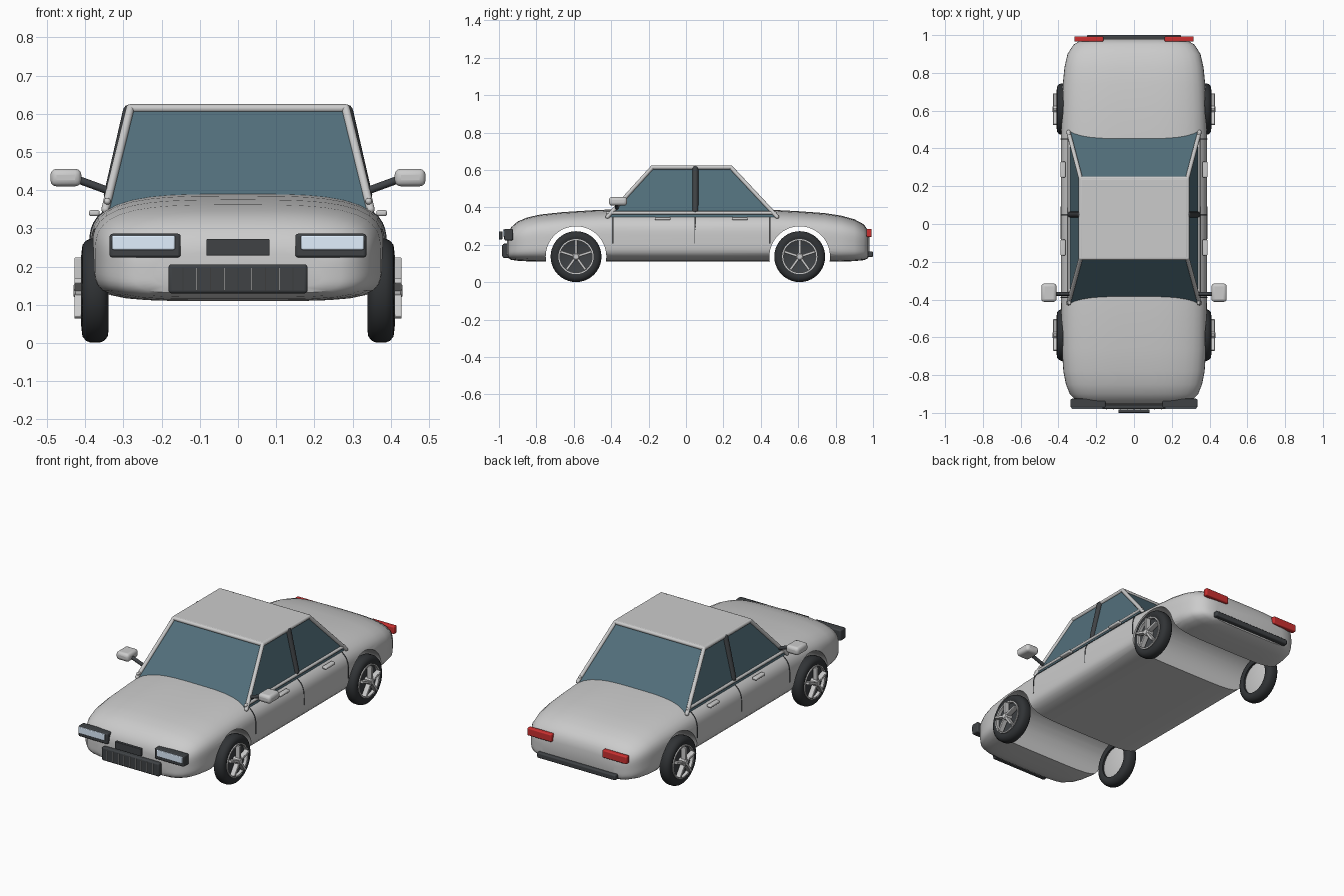
import bpy, bmesh, math
from mathutils import Vector, Matrix

if "Cube" in bpy.data.objects:
    bpy.data.objects.remove(bpy.data.objects["Cube"])


def material(name, rgb):
    m = bpy.data.materials.new(name)
    m.diffuse_color = (*rgb, 1)
    m.use_nodes = True
    m.node_tree.nodes["Principled BSDF"].inputs["Base Color"].default_value = m.diffuse_color
    return m


DARK = material("dark trim", (0.05, 0.055, 0.06))
RUBBER = material("rubber", (0.03, 0.033, 0.036))
GLASS = material("glass", (0.085, 0.16, 0.20))
LENS = material("lens", (0.75, 0.87, 1.0))
RED = material("red lamp", (0.6, 0.03, 0.03))


def finish(name, bm, mat=None, mirror=False, bevel=0, smooth=True):
    bmesh.ops.recalc_face_normals(bm, faces=bm.faces)
    me = bpy.data.meshes.new(name)
    bm.to_mesh(me)
    bm.free()
    ob = bpy.data.objects.new(name, me)
    bpy.context.collection.objects.link(ob)
    if mat:
        me.materials.append(mat)
    if bevel:
        b = ob.modifiers.new("bevel", 'BEVEL')
        b.width, b.segments = bevel, 3
    if mirror:
        ob.modifiers.new("mirror", 'MIRROR').use_mirror_merge = False
    if smooth:
        shade(ob)
    return ob


def shade(ob):
    bpy.ops.object.select_all(action='DESELECT')
    bpy.context.view_layer.objects.active = ob
    ob.select_set(True)
    bpy.ops.object.shade_smooth_by_angle(angle=math.radians(35))


def add_box(bm, x, y, z, turn=Matrix()):
    c = Vector((sum(x) / 2, sum(y) / 2, sum(z) / 2))
    s = (x[1] - x[0], y[1] - y[0], z[1] - z[0])
    bmesh.ops.create_cube(bm, size=1, matrix=turn @ Matrix.Translation(c) @ Matrix.Diagonal((*s, 1)))


def box(name, x, y, z, mat=None, mirror=False, bevel=0):
    bm = bmesh.new()
    add_box(bm, x, y, z)
    return finish(name, bm, mat, mirror, bevel)


def rods(name, paths, r, mat=None, mirror=False):
    bm = bmesh.new()
    for pts in paths:
        pts = [Vector(p) for p in pts]
        for a, b in zip(pts, pts[1:]):
            d = b - a
            m = Matrix.Translation((a + b) / 2) @ d.to_track_quat('Z', 'Y').to_matrix().to_4x4()
            bmesh.ops.create_cone(bm, cap_ends=True, segments=12, radius1=r, radius2=r, depth=d.length, matrix=m)
        for p in pts:
            bmesh.ops.create_icosphere(bm, subdivisions=2, radius=r, matrix=Matrix.Translation(p))
    return finish(name, bm, mat, mirror)


def lathe(name, profile, y, z, mat=None, seg=40):
    # closed (x, radius) outline spun about the axle
    bm = bmesh.new()
    rings = [[bm.verts.new((px, y + r * math.cos(a), z + r * math.sin(a))) for px, r in profile]
             for a in (2 * math.pi * i / seg for i in range(seg))]
    n = len(profile)
    for i in range(seg):
        p, q = rings[i], rings[(i + 1) % seg]
        for j in range(n):
            bm.faces.new((p[j], p[(j + 1) % n], q[(j + 1) % n], q[j]))
    bmesh.ops.remove_doubles(bm, verts=bm.verts, dist=1e-5)
    return finish(name, bm, mat, mirror=True)


# Body shell: lofted rounded sections (y, half width, bottom, top)
SECTIONS = [(-.957, .22, .145, .235), (-.952, .27, .13, .262), (-.935, .305, .12, .294),
            (-.90, .34, .115, .325), (-.85, .36, .112, .346), (-.78, .374, .11, .362),
            (-.66, .382, .11, .375), (-.5, .385, .11, .385), (-.38, .387, .11, .39),
            (.0, .388, .11, .388), (.45, .387, .11, .388), (.6, .383, .11, .38),
            (.74, .377, .11, .37), (.83, .368, .11, .356), (.9, .352, .113, .337),
            (.95, .32, .118, .31), (.972, .28, .127, .28), (.98, .23, .145, .245)]
ZC, NT, NB = .45, 3.5, 5


def section_point(w, zb, zt, a):
    zc = zb + (zt - zb) * ZC
    c, s = math.cos(a), math.sin(a)
    n, h = (NT, zt - zc) if s >= 0 else (NB, zc - zb)
    k = (abs(c) ** n + abs(s) ** n) ** (-1 / n)
    return w * c * k, zc + h * s * k


bm = bmesh.new()
N = 56
loops = []
for y, w, zb, zt in SECTIONS:
    pts = [section_point(w, zb, zt, 2 * math.pi * i / N) for i in range(N)]
    loops.append([bm.verts.new((x, y, z)) for x, z in pts])
for p, q in zip(loops, loops[1:]):
    for i in range(N):
        bm.faces.new((p[i], p[(i + 1) % N], q[(i + 1) % N], q[i]))
bm.faces.new(loops[0])
bm.faces.new(loops[-1])
body = finish("body", bm, smooth=False)

# Wheel arches cut right across the body
WHEELS = {"front": -.588, "rear": .608}
WZ = .137
for end, y in WHEELS.items():
    bm = bmesh.new()
    m = Matrix.Translation((0, y, WZ)) @ Matrix.Rotation(math.pi / 2, 4, 'Y')
    bmesh.ops.create_cone(bm, cap_ends=True, segments=64, radius1=.162, radius2=.162, depth=1.2, matrix=m)
    cutter = finish(end + "_arch_cutter", bm, smooth=False)
    cutter.hide_render = True
    cut = body.modifiers.new("arch", 'BOOLEAN')
    cut.operation, cut.object, cut.solver = 'DIFFERENCE', cutter, 'EXACT'
    bpy.context.view_layer.objects.active = body
    bpy.ops.object.modifier_apply(modifier=cut.name)
    bpy.data.objects.remove(cutter)
shade(body)

# Wheels: tyre, rim, dark dish, spokes
for end, y in WHEELS.items():
    lathe(end + "_tyres", [(.345, .09), (.339, .105), (.341, .12), (.35, .131), (.362, .136), (.386, .136),
                           (.398, .131), (.407, .12), (.409, .105), (.403, .09)], y, WZ, RUBBER)
    lathe(end + "_rims", [(.35, 0), (.35, .07), (.356, .092), (.372, .092), (.372, 0)], y, WZ)
    lathe(end + "_dishes", [(.37, 0), (.37, .091), (.396, .091), (.39, .08), (.39, 0)], y, WZ, DARK)
    lathe(end + "_rim_rings", [(.392, .086), (.392, .094), (.411, .094), (.411, .086)], y, WZ)
    bm = bmesh.new()
    for i in range(5):
        turn = Matrix.Translation((0, y, WZ)) @ Matrix.Rotation(2 * math.pi * i / 5, 4, 'X')
        add_box(bm, (.398, .428), (-.007, .007), (.01, .087), turn)
    finish(end + "_spokes", bm, mirror=True, bevel=.003)
    lathe(end + "_hubs", [(.38, 0), (.38, .02), (.425, .02), (.431, .014), (.431, 0)], y, WZ, seg=20)

# Cabin glass
B = [Vector((.347, -.42, .35)), Vector((.347, .487, .35))]
T = [Vector((.282, -.18, .614)), Vector((.282, .24, .614))]
flip = lambda v: Vector((-v.x, v.y, v.z))
bm = bmesh.new()
base = [bm.verts.new(v) for v in (B[0], B[1], flip(B[1]), flip(B[0]))]
top = [bm.verts.new(v) for v in (T[0], T[1], flip(T[1]), flip(T[0]))]
bm.faces.new(base)
bm.faces.new(top)
for i in range(4):
    j = (i + 1) % 4
    bm.faces.new((base[i], base[j], top[j], top[i]))
finish("cabin_glass", bm, GLASS, smooth=False)

# Roof, pillars and sills
box("roof", (-.282, .282), (-.18, .24), (.606, .625), bevel=.004)
rods("roof_rails", [[T[0], T[1], flip(T[1]), flip(T[0]), T[0]]], .011)
rods("pillars", [[B[0], T[0]], [B[1], T[1]]], .011, mirror=True)
rods("window_sills", [[(.342, -.42, .371), (.342, .475, .371)]], .009, mirror=True)
rods("centre_pillars", [[(.336, .05, .385), (.285, .05, .608)]], .016, DARK, mirror=True)

# Door seams follow the body section
seams = []
for y in (-.39, .047, .45):
    pts = [section_point(.3875, .11, .389, a) for a in (math.radians(d) for d in range(-12, 44, 5))]
    seams.append([(x, y, z) for x, z in pts])
rods("door_seams", seams, .0025, DARK, mirror=True)

# Door handles
for label, y in (("front", -.125), ("rear", .288)):
    box(label + "_door_handles", (.362, .39), (y - .042, y + .042), (.332, .348), mirror=True, bevel=.006)

# Mirrors
box("mirror_heads", (.41, .491), (-.412, -.315), (.41, .456), mirror=True, bevel=.016)
rods("mirror_arms", [[(.335, -.37, .397), (.42, -.37, .428)]], .01, DARK, mirror=True)

# Nose: lamps, grille, plate
box("headlamp_frames", (.15, .336), (-.972, -.925), (.224, .286), DARK, True, .007)
box("headlamp_lenses", (.165, .33), (-.979, -.96), (.244, .282), LENS, True, .004)
box("grille", (-.182, .182), (-.98, -.945), (.13, .206), DARK, bevel=.008)
bm = bmesh.new()
for i in range(9):
    x = -.144 + .036 * i
    add_box(bm, (x - .0015, x + .0015), (-.985, -.97), (.138, .198))
finish("grille_bars", bm, smooth=False)
box("front_plate", (-.083, .083), (-1.0, -.982), (.229, .272), DARK, bevel=.003)

# Tail: lamps and bumper
box("tail_lamps", (.162, .316), (.965, .993), (.242, .286), RED, True, .006)
box("rear_bumper", (-.25, .25), (.968, 1.0), (.134, .165), DARK, bevel=.007)
